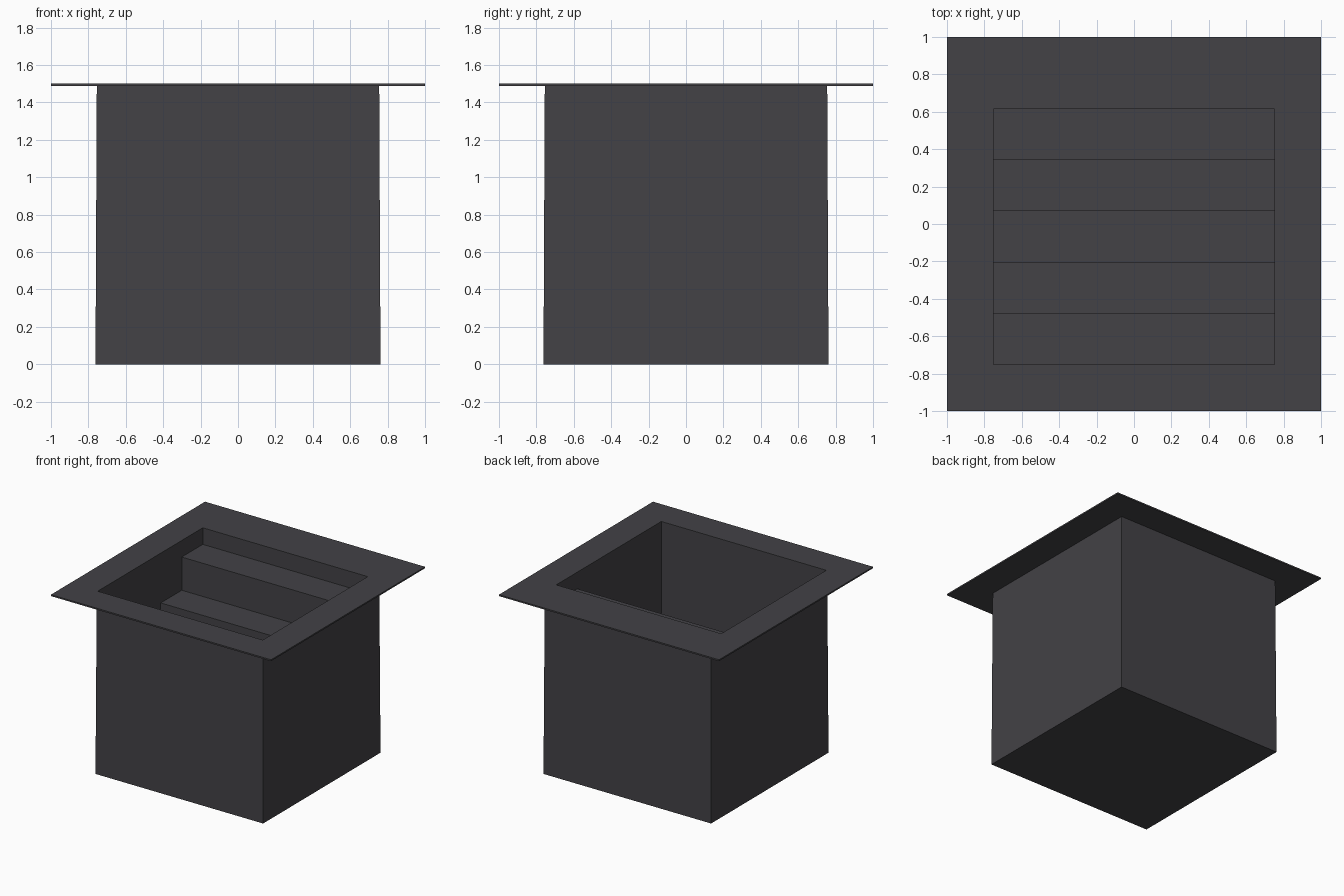
import bpy, bmesh

if "Cube" in bpy.data.objects:
    bpy.data.objects.remove(bpy.data.objects["Cube"])

mat = bpy.data.materials.new("charcoal grey")
mat.diffuse_color = (0.056, 0.054, 0.061, 1)
mat.use_nodes = True
mat.node_tree.nodes["Principled BSDF"].inputs["Base Color"].default_value = mat.diffuse_color


def make(name, verts, faces):
    me = bpy.data.meshes.new(name)
    me.from_pydata(verts, [], faces)
    bm = bmesh.new()
    bm.from_mesh(me)
    bmesh.ops.recalc_face_normals(bm, faces=bm.faces)
    bm.to_mesh(me)
    bm.free()
    me.materials.append(mat)
    ob = bpy.data.objects.new(name, me)
    bpy.context.collection.objects.link(ob)
    return ob


def prism(name, bottom, top):
    """Solid between two matching outlines."""
    n = len(bottom)
    sides = [(i, (i + 1) % n, (i + 1) % n + n, i + n) for i in range(n)]
    return make(name, bottom + top,
                sides + [tuple(range(n)), tuple(range(n, 2 * n))])


def square(r, z):
    return [(-r, -r, z), (r, -r, z), (r, r, z), (-r, r, z)]


# Slightly tapered body and the thin overhanging rim
body = prism("stairwell_body", square(0.762, 0), square(0.755, 1.488))
rim = prism("top_rim", square(1, 1.488), square(1, 1.5))

# Stepped hollow: five treads climbing towards the back
step = 1.5 / 5.5
profile = [(-0.75, 1.7)]
for k in range(5):
    z = step * (k + 1)
    profile += [(-0.75 + step * k, z), (-0.75 + step * (k + 1), z)]
profile.append((-0.75 + step * 5, 1.7))
# drop the duplicate-free stair outline into a prism along x
cutter = prism("stair_cutter",
               [(-0.75, y, z) for y, z in profile],
               [(0.75, y, z) for y, z in profile])
cutter.hide_render = True
cutter.hide_set(True)

for ob in (body, rim):
    mod = ob.modifiers.new("stair hollow", 'BOOLEAN')
    mod.operation = 'DIFFERENCE'
    mod.solver = 'EXACT'
    mod.object = cutter
